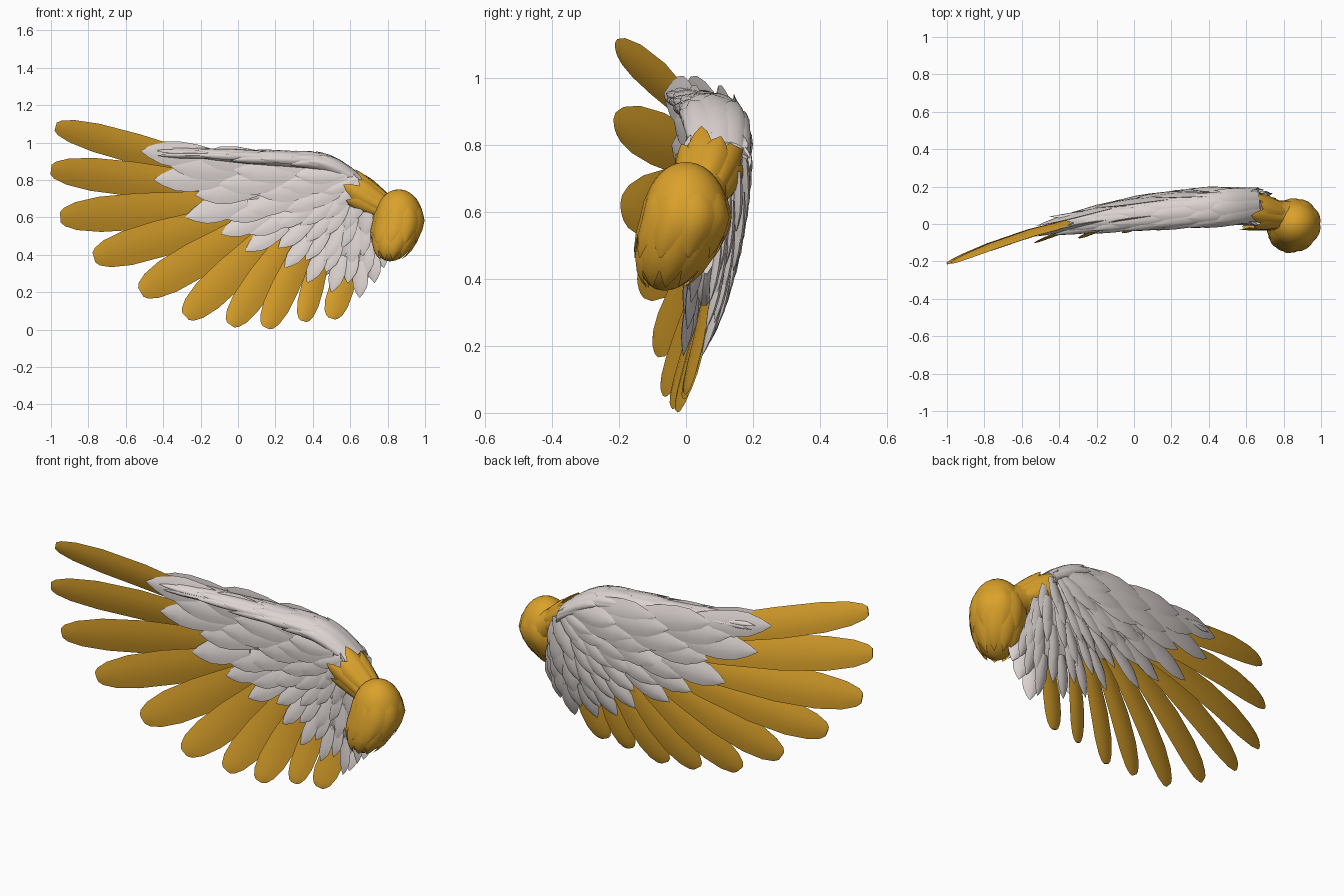
import bpy, bmesh, random
from math import sin, cos, pi, radians
from mathutils import Vector

random.seed(4)
cube = bpy.data.objects.get("Cube")
if cube:
    bpy.data.objects.remove(cube)


def material(name, rgb):
    m = bpy.data.materials.new(name)
    m.use_nodes = True
    color = (*rgb, 1)
    m.diffuse_color = color
    m.node_tree.nodes["Principled BSDF"].inputs["Base Color"].default_value = color
    return m


gold = material("gold", (0.71, 0.36, 0.024))
grey = material("pale grey", (0.72, 0.66, 0.64))

# Feather outlines: (distance along shaft, relative width)
POINTED = [(0, .6), (.25, .88), (.5, 1), (.7, .88), (.88, .46), (1, .03)]
ROUNDED = [(0, .65), (.3, .85), (.6, 1), (.8, .96), (.92, .76), (.98, .5), (1, .28)]
SECTION = [(-1, 0), (-.5, 1), (0, 1), (.5, 1), (1, 0), (.5, -1), (0, -1), (-.5, -1)]


def lerp(a, b, t):
    return a + (b - a) * t


def loft(bm, rings):
    """Skin a list of closed rings and cap both ends."""
    rows = [[bm.verts.new(p) for p in ring] for ring in rings]
    for a, b in zip(rows, rows[1:]):
        for i in range(len(a)):
            j = (i + 1) % len(a)
            bm.faces.new((a[i], a[j], b[j], b[i]))
    bm.faces.new(rows[0])
    bm.faces.new(rows[-1])


def feather(bm, place, root, tip, half, thick, shape, lift=(0, 0), tilt=0):
    """Lens-section feather drawn in 2D and laid on a surface by place."""
    root, tip = Vector(root), Vector(tip)
    d = tip - root
    n = Vector((-d.y, d.x)).normalized()
    loft(bm, [[place(root + d * s + n * (v * w * half),
                     lerp(*lift, s) + tilt * v * w + face * thick * (1 - v * v) * w)
               for v, face in SECTION] for s, w in shape])


def finish(bm, name, mat):
    bmesh.ops.recalc_face_normals(bm, faces=bm.faces)
    mesh = bpy.data.meshes.new(name)
    bm.to_mesh(mesh)
    bm.free()
    mesh.materials.append(mat)
    mesh.shade_smooth()
    mesh.set_sharp_from_angle(angle=radians(45))
    obj = bpy.data.objects.new(name, mesh)
    bpy.context.collection.objects.link(obj)


# Surfaces on which feathers are laid
def wing(p, off):
    x, z = p
    k = .25 if z < .7 else .06
    return Vector((x, .1 - .158 * (.4 - x) ** 2 - k * (z - .7) ** 2 + off, z))


def tube(a, b, r0, r1, flat, drop=0):
    """Tapered tube; drop bends its first quarter unit downward."""
    a, b = Vector(a), Vector(b)
    length = (b - a).length
    d = (b - a).normalized()
    u = (Vector((0, 1, 0)) - d * d.y).normalized()
    v = u.cross(d)

    def place(p, off):
        s, arc = p
        ang = arc / r0
        r = lerp(r0, r1, s / length) + off
        q = a + d * s + u * (r * cos(ang)) + v * (r * flat * sin(ang))
        q.z -= drop * max(0, .25 - s) ** 2
        return q
    return place


BALL = .15


def ball(p, off):
    az, el = p[0] / BALL, p[1] / BALL
    dz = ((.215 if el < 0 else .17) + off) * sin(el)
    droop = min(dz, 0)
    return Vector((.86 + (.132 + off) * cos(el) * cos(az) + .22 * droop,
                   (.13 + off) * cos(el) * sin(az) + .3 * droop, .58 + dz))


# Flight feathers: tip, root, half width
FLIGHT = [((-.975, 1.085), (.1, .79), .08), ((-1, .855), (.1, .73), .092),
          ((-.95, .60), (.1, .68), .098), ((-.77, .385), (.12, .64), .098),
          ((-.52, .20), (.2, .62), .098), ((-.28, .07), (.3, .62), .092),
          ((-.04, .025), (.36, .6), .082), ((.15, .01), (.41, .56), .074),
          ((.35, .045), (.47, .5), .06), ((.50, .06), (.63, .45), .066)]
bm = bmesh.new()
for tip, root, half in FLIGHT:
    feather(bm, wing, root, tip, half, .012, ROUNDED, tilt=.02)
finish(bm, "flight_feathers", gold)

# Fan of coverts between a shoulder line and an outer rim
RIM = [(-.52, .955), (-.45, .8), (-.28, .6), (-.09, .51), (.04, .42), (.25, .33),
       (.37, .25), (.5, .2), (.65, .17), (.73, .25), (.78, .33)]
ROOT = [(.42, .87), (.47, .83), (.51, .8), (.54, .77), (.56, .75), (.58, .73),
        (.61, .7), (.64, .67), (.67, .64), (.7, .62), (.72, .6)]


def along(points, t):
    i = min(int(t * 10), 9)
    return Vector(points[i]).lerp(Vector(points[i + 1]), t * 10 - i)


def fan(t, f):
    return along(ROOT, t).lerp(along(RIM, t), f)


def depth(t, f):
    return .01 + .068 * max(0, 1 - f) ** .7 * min(1, .7 + 3 * t, .35 + 4 * (1 - t))


# Wing core under the coverts
PROFILE = [(-.12, .1), (-.06, .7), (0, 1), (.2, 1), (.4, 1), (.55, .9), (.68, .2)]
bm = bmesh.new()
rings = []
for i in range(21):
    t = i / 20
    ring = [(f, m) for f, m in PROFILE] + [(f, -m) for f, m in reversed(PROFILE)]
    rings.append([wing(fan(t, f), m * depth(t, f)) for f, m in ring])
loft(bm, rings)
finish(bm, "wing_core", grey)

# Covert rows on back and front: (tip fraction, count, stagger)
ROWS = [(1, 11, 0), (.84, 10, .5), (.67, 9, 0), (.5, 8, .5), (.34, 7, 0), (.18, 5, .5)]
for side, label in ((1, "back"), (-1, "front")):
    bm = bmesh.new()
    for tip, count, shift in ROWS:
        for i in range(count):
            t = (i + shift) / (count - 1 + 2 * shift)
            span = (along(RIM, t) - along(ROOT, t)).length
            f1 = tip if tip == 1 else tip + random.uniform(-.04, .04)
            f0 = max(f1 - max(.42, .19 / span), -.1 / span)
            half = min(.07, max(.042, (f1 - f0) * span * .2))
            feather(bm, lambda p, off: wing(p, side * off), fan(t, f0), fan(t, f1),
                    half, .013, POINTED, (depth(t, f0), depth(t, f1) + .018),
                    tilt=.012)
    finish(bm, label + "_coverts", grey)

# Leading edge: tapered arm bending into the shoulder
EDGE = .09
edge = tube((.62, .10, .885), (-.45, -.01, .945), EDGE, .035, .6, 1.4)
bm = bmesh.new()
loft(bm, [[edge((s, EDGE * a * pi / 8), off) for a in range(16)]
          for s, off in ((-.06, -.075), (-.04, -.04), (0, -.015), (.05, 0), (.12, 0),
                         (.2, 0), (.4, 0), (.75, -.005), (.97, -.02))])
finish(bm, "leading_edge", grey)

# Feathers sweeping off the leading edge to both faces of the wing
bm = bmesh.new()
for row in range(6):
    for a in range(6):
        turn = -100 + 40 * a - (20 if row % 2 else 0)
        tip = 1.04 - .165 * row + random.uniform(-.04, .04)
        feather(bm, edge, (max(tip - .36, -.05), EDGE * radians(90 + turn * .75)),
                (tip, EDGE * radians(90 + turn * 1.15)),
                .055, .009, POINTED, (-.006, .018))
finish(bm, "leading_edge_feathers", grey)

# Neck joining shoulder and wing, with a cuff of pointed feathers
NECK = .088
neck = tube((.86, .03, .60), (.63, .07, .735), NECK, .09, 1)
bm = bmesh.new()
loft(bm, [[neck((s, NECK * a * pi / 8), off) for a in range(16)]
          for s, off in ((0, .01), (.07, -.002), (.13, -.012), (.2, -.002), (.24, -.03))])
finish(bm, "neck", gold)
bm = bmesh.new()
for i in range(10):
    arc = NECK * 2 * pi * i / 10
    feather(bm, neck, (.1, arc), (.28 + .05 * (i % 2), arc), .04, .008,
            POINTED, (-.016, .018))
finish(bm, "neck_feathers", gold)

# Rounded shoulder with drooping feathers
bm = bmesh.new()
loft(bm, [[ball((BALL * 2 * pi * a / 24, BALL * radians(el)), 0) for a in range(24)]
          for el in range(-88, 89, 11)])
finish(bm, "shoulder", gold)
bm = bmesh.new()
for count, top, bottom in ((9, .1, -1.15), (9, .6, -.55)):
    for i in range(count):
        az = BALL * 2 * pi * (i + (.5 if top > .3 else 0)) / count
        feather(bm, ball, (az, BALL * top), (az, BALL * bottom), .06, .007,
                POINTED, (-.006, .010))
finish(bm, "shoulder_feathers", gold)
